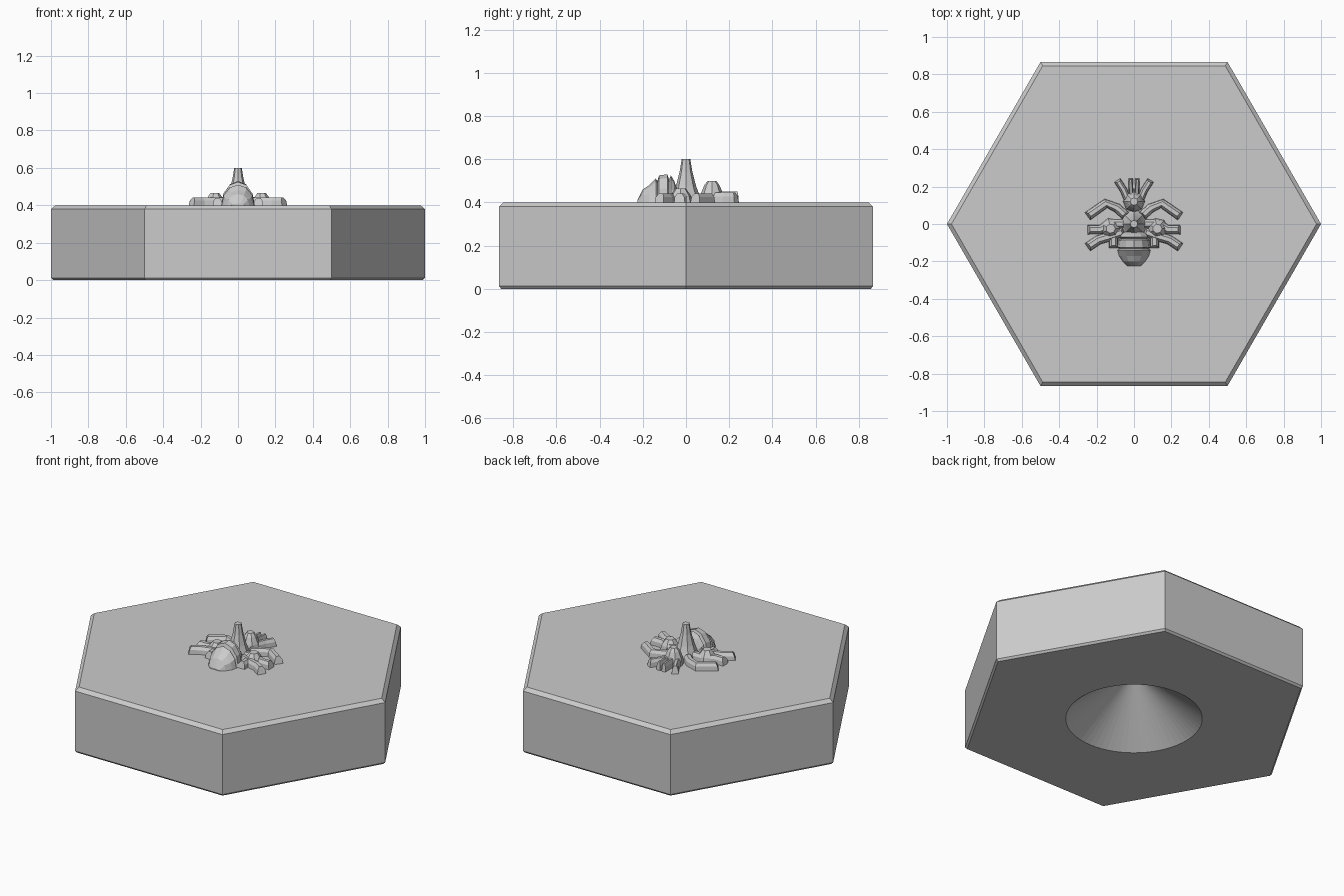
import bpy, bmesh
from math import sin, cos, pi, tau
from mathutils import Vector

cube = bpy.data.objects.get("Cube")
if cube:
    bpy.data.objects.remove(cube, do_unlink=True)

grey = bpy.data.materials.new("plain grey")
grey.use_nodes = True
GREY = (0.6, 0.6, 0.6, 1)
grey.diffuse_color = GREY
grey.node_tree.nodes["Principled BSDF"].inputs["Base Color"].default_value = GREY

TOP = 0.4
SUNK = 0.39


def loft(name, rings):
    """Skin a list of equal-length point rings and cap both ends."""
    bm = bmesh.new()
    loops = [[bm.verts.new(p) for p in ring] for ring in rings]
    n = len(loops[0])
    for a, b in zip(loops, loops[1:]):
        for i in range(n):
            j = (i + 1) % n
            bm.faces.new((a[i], a[j], b[j], b[i]))
    bm.faces.new(loops[0])
    bm.faces.new(loops[-1])
    bmesh.ops.recalc_face_normals(bm, faces=bm.faces)
    mesh = bpy.data.meshes.new(name)
    bm.to_mesh(mesh)
    bm.free()
    mesh.materials.append(grey)
    ob = bpy.data.objects.new(name, mesh)
    bpy.context.collection.objects.link(ob)
    return ob


def stack(name, centre, levels, sides=8, stretch=1.0):
    """Upright faceted form from (radius, z) levels."""
    x, y = centre
    return loft(name, [[(x + r * cos(tau * i / sides), y + r * stretch * sin(tau * i / sides), z)
                        for i in range(sides)] for r, z in levels])


def limb(name, path, width, height):
    """Ridge with a flat crest and sloped ends along a ground path."""
    pts = [Vector((x, y, 0)) for x, y in path]
    rings = []
    for i, p in enumerate(pts):
        along = (pts[min(i + 1, len(pts) - 1)] - pts[max(i - 1, 0)]).normalized()
        side = Vector((-along.y, along.x, 0)) * width
        pull = along * width * ((i == 0) - (i == len(pts) - 1)) * 0.6
        foot, mid, crest = (Vector((0, 0, z)) for z in (SUNK, TOP + height * 0.6, TOP + height))
        rings.append([p - side + foot, p - side * 0.85 + mid + pull * 0.4,
                      p - side * 0.4 + crest + pull, p + side * 0.4 + crest + pull,
                      p + side * 0.85 + mid + pull * 0.4, p + side + foot])
    return loft(name, rings)


# Chamfered hexagonal tile
tile = stack("hex_tile", (0, 0), [(0.988, 0), (1, 0.012), (1, 0.38), (0.976, TOP)], 6)

# Conical hollow in the underside
cutter = stack("hollow_cutter", (0, 0), [(0.392, -0.01), (0.38, 0), (0.004, 0.3)], 64)
cutter.hide_render = True
hollow = tile.modifiers.new("hollow", 'BOOLEAN')
hollow.operation = 'DIFFERENCE'
hollow.solver = 'EXACT'
hollow.object = cutter
bpy.context.view_layer.objects.active = tile
bpy.ops.object.modifier_apply(modifier=hollow.name)
bpy.data.objects.remove(cutter, do_unlink=True)

# Thorax spike, and head
stack("thorax_spike", (0, 0),
      [(0.085, SUNK), (0.06, 0.44), (0.047, 0.475), (0.03, 0.54), (0.02, 0.6)])
stack("head", (0, 0.12), [(0.06, SUNK), (0.052, 0.44), (0.035, 0.48), (0.02, 0.5)])

# Banded abdomen: half-round sections along y with narrow grooves
bands = [(-0.04, 0.05, 0.06), (-0.055, 0.075, 0.1), (-0.07, 0.08, 0.125),
         (-0.078, 0.075, 0.105), (-0.086, 0.085, 0.13), (-0.125, 0.09, 0.125),
         (-0.132, 0.08, 0.1), (-0.14, 0.088, 0.11), (-0.17, 0.08, 0.08),
         (-0.2, 0.06, 0.06), (-0.225, 0.035, 0.01)]
sections = []
for y, w, h in bands:
    arch = [(w * cos(pi * i / 6), y, TOP + h * sin(pi * i / 6)) for i in range(7)]
    sections.append([(w, y, SUNK)] + arch + [(-w, y, SUNK)])
loft("abdomen", sections)

# Legs, hip humps and feelers, mirrored left and right
for s, tag in ((1, "left"), (-1, "right")):
    legs = {
        "front_leg": [(0.04, 0.04), (0.09, 0.085), (0.15, 0.11), (0.25, 0.04)],
        "middle_leg": [(0.04, 0), (0.13, 0.0), (0.18, -0.03), (0.25, -0.03)],
        "rear_leg": [(0.05, -0.04), (0.14, -0.07), (0.19, -0.085), (0.25, -0.125)],
    }
    for part, path in legs.items():
        limb(f"{tag}_{part}", [(s * x, y) for x, y in path], 0.026, 0.042)
    limb(f"{tag}_back_spur", [(s * 0.11, -0.05), (s * 0.11, -0.13)], 0.025, 0.04)
    stack(f"{tag}_hip", (s * 0.125, -0.025),
          [(0.06, SUNK), (0.05, 0.43), (0.025, 0.465)], 7)
    limb(f"{tag}_feeler", [(s * 0.03, 0.12), (s * 0.055, 0.18), (s * 0.09, 0.235)], 0.02, 0.045)
    limb(f"{tag}_jaw", [(s * 0.015, 0.13), (s * 0.018, 0.245)], 0.013, 0.05)
